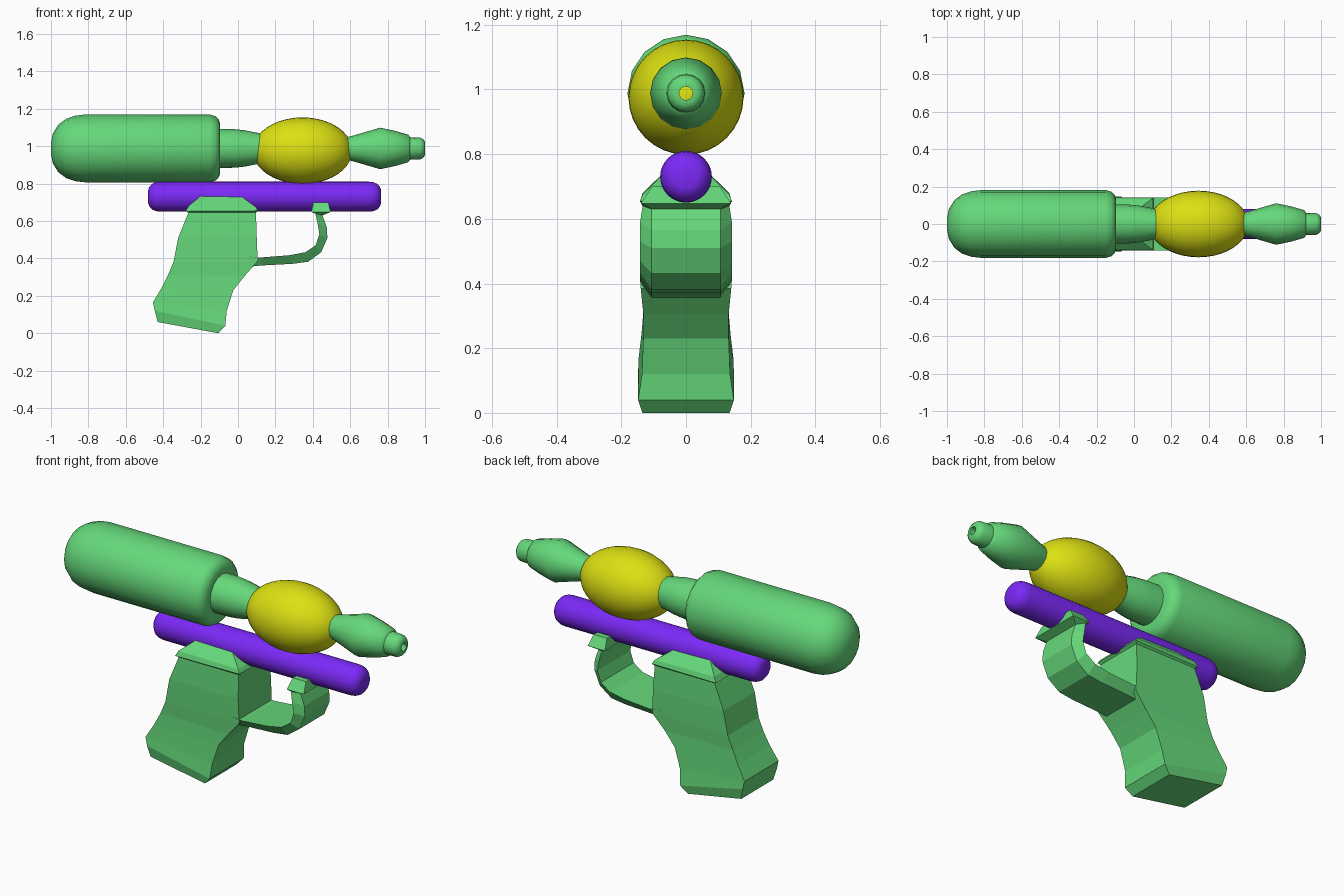
import bpy, bmesh, math
from mathutils import Matrix

if "Cube" in bpy.data.objects:
    bpy.data.objects.remove(bpy.data.objects["Cube"])


def material(name, rgb):
    m = bpy.data.materials.new(name)
    m.diffuse_color = (*rgb, 1)
    m.use_nodes = True
    m.node_tree.nodes["Principled BSDF"].inputs["Base Color"].default_value = m.diffuse_color
    return m


GREEN = material("green_plastic", (0.13, 0.69, 0.195))
YELLOW = material("yellow_plastic", (0.72, 0.75, 0.006))
PURPLE = material("purple_plastic", (0.2, 0.022, 0.93))


def finish(bm, name, mat, smooth_angle=None):
    bmesh.ops.remove_doubles(bm, verts=bm.verts, dist=1e-5)
    bmesh.ops.recalc_face_normals(bm, faces=bm.faces)
    me = bpy.data.meshes.new(name)
    bm.to_mesh(me)
    bm.free()
    ob = bpy.data.objects.new(name, me)
    bpy.context.collection.objects.link(ob)
    me.materials.append(mat)
    if smooth_angle:
        bpy.ops.object.select_all(action='DESELECT')
        ob.select_set(True)
        bpy.context.view_layer.objects.active = ob
        bpy.ops.object.shade_smooth_by_angle(angle=math.radians(smooth_angle))
    return ob


def bridge(bm, rings):
    """Join consecutive closed rings of vertices with quads."""
    for a, b in zip(rings, rings[1:]):
        n = len(a)
        for i in range(n):
            j = (i + 1) % n
            bm.faces.new((a[i], a[j], b[j], b[i]))


def lathe(name, profile, z, mat, segs, angle=40, caps=(True, True)):
    """Revolve (x, radius) points around the x axis at height z."""
    bm = bmesh.new()
    rings = []
    for x, r in profile:
        rings.append([bm.verts.new((x, r * math.sin(t), z + r * math.cos(t)))
                      for t in (2 * math.pi * i / segs for i in range(segs))])
    bridge(bm, rings)
    if caps[0]:
        bm.faces.new(rings[0])
    if caps[1]:
        bm.faces.new(rings[-1])
    return finish(bm, name, mat, angle)


def side_loft(name, stations, mat):
    """Loft four-sided sections: (xa, za, half width a, xb, zb, half width b)."""
    bm = bmesh.new()
    rings = []
    for xa, za, wa, xb, zb, wb in stations:
        rings.append([bm.verts.new(p) for p in
                      ((xa, -wa, za), (xa, wa, za), (xb, wb, zb), (xb, -wb, zb))])
    bridge(bm, rings)
    bm.faces.new(rings[0])
    bm.faces.new(rings[-1])
    return finish(bm, name, mat)


AXIS = 0.988

# Water tank with rounded rear and shoulder
lathe("tank", [(-1.0, 0.03), (-0.99, 0.08), (-0.96, 0.128), (-0.92, 0.158),
               (-0.87, 0.175), (-0.82, 0.181), (-0.15, 0.181), (-0.12, 0.172),
               (-0.102, 0.153), (-0.095, 0.13), (-0.095, 0.09)],
      AXIS, GREEN, 16, 50)

# Neck between tank and bulb
lathe("neck", [(-0.11, 0.105), (-0.02, 0.103), (0.03, 0.098), (0.15, 0.075)],
      AXIS, GREEN, 16)

# Egg-shaped bulb
bm = bmesh.new()
bmesh.ops.create_uvsphere(bm, u_segments=32, v_segments=20, radius=1)
bm.transform(Matrix.Translation((0.345, 0, 0.976))
             @ Matrix.Diagonal((0.266, 0.178, 0.178, 1))
             @ Matrix.Rotation(math.pi / 2, 4, 'Y'))
finish(bm, "bulb", YELLOW, 40)

# Nozzle with an open bore
lathe("nozzle", [(0.56, 0.055), (0.62, 0.07), (0.76, 0.111), (0.84, 0.094),
                 (0.91, 0.074), (0.92, 0.06), (0.975, 0.058), (0.99, 0.05),
                 (1.0, 0.036), (1.0, 0.021), (0.6, 0.021)],
      AXIS, GREEN, 16, 40, (False, False))

# Lower barrel rod with rounded ends
half = [(0.0, 0.035), (0.006, 0.052), (0.02, 0.068), (0.04, 0.077), (0.065, 0.08)]
lathe("lower_rod", [(-0.48 + d, r) for d, r in half]
      + [(0.765 - d, r) for d, r in reversed(half)], 0.73, PURPLE, 32)

# Grip: rear edge and front edge, from the base up to the saddle
side_loft("grip", [
    (-0.43, 0.06, 0.138, -0.105, 0.0, 0.135),
    (-0.445, 0.12, 0.148, -0.068, 0.04, 0.148),
    (-0.455, 0.165, 0.147, -0.06, 0.12, 0.136),
    (-0.41, 0.24, 0.138, -0.025, 0.23, 0.132),
    (-0.375, 0.31, 0.132, 0.035, 0.305, 0.132),
    (-0.345, 0.38, 0.133, 0.105, 0.385, 0.14),
    (-0.32, 0.51, 0.135, 0.1, 0.52, 0.142),
    (-0.265, 0.645, 0.132, 0.096, 0.645, 0.132),
    (-0.28, 0.652, 0.142, 0.108, 0.655, 0.142),
    (-0.265, 0.68, 0.134, 0.095, 0.675, 0.134),
    (-0.19, 0.742, 0.07, 0.01, 0.738, 0.07)], GREEN)

# Trigger guard: wide inner edge, narrower outer edge, flared top
side_loft("trigger_guard", [
    (0.06, 0.41, 0.14, 0.06, 0.355, 0.107),
    (0.12, 0.405, 0.142, 0.12, 0.362, 0.107),
    (0.275, 0.417, 0.142, 0.29, 0.371, 0.107),
    (0.36, 0.433, 0.142, 0.375, 0.382, 0.107),
    (0.415, 0.47, 0.142, 0.445, 0.433, 0.107),
    (0.435, 0.53, 0.142, 0.478, 0.51, 0.107),
    (0.425, 0.59, 0.142, 0.475, 0.565, 0.107),
    (0.413, 0.64, 0.134, 0.452, 0.63, 0.107),
    (0.392, 0.648, 0.14, 0.495, 0.648, 0.14),
    (0.403, 0.7, 0.105, 0.483, 0.7, 0.105)], GREEN)
